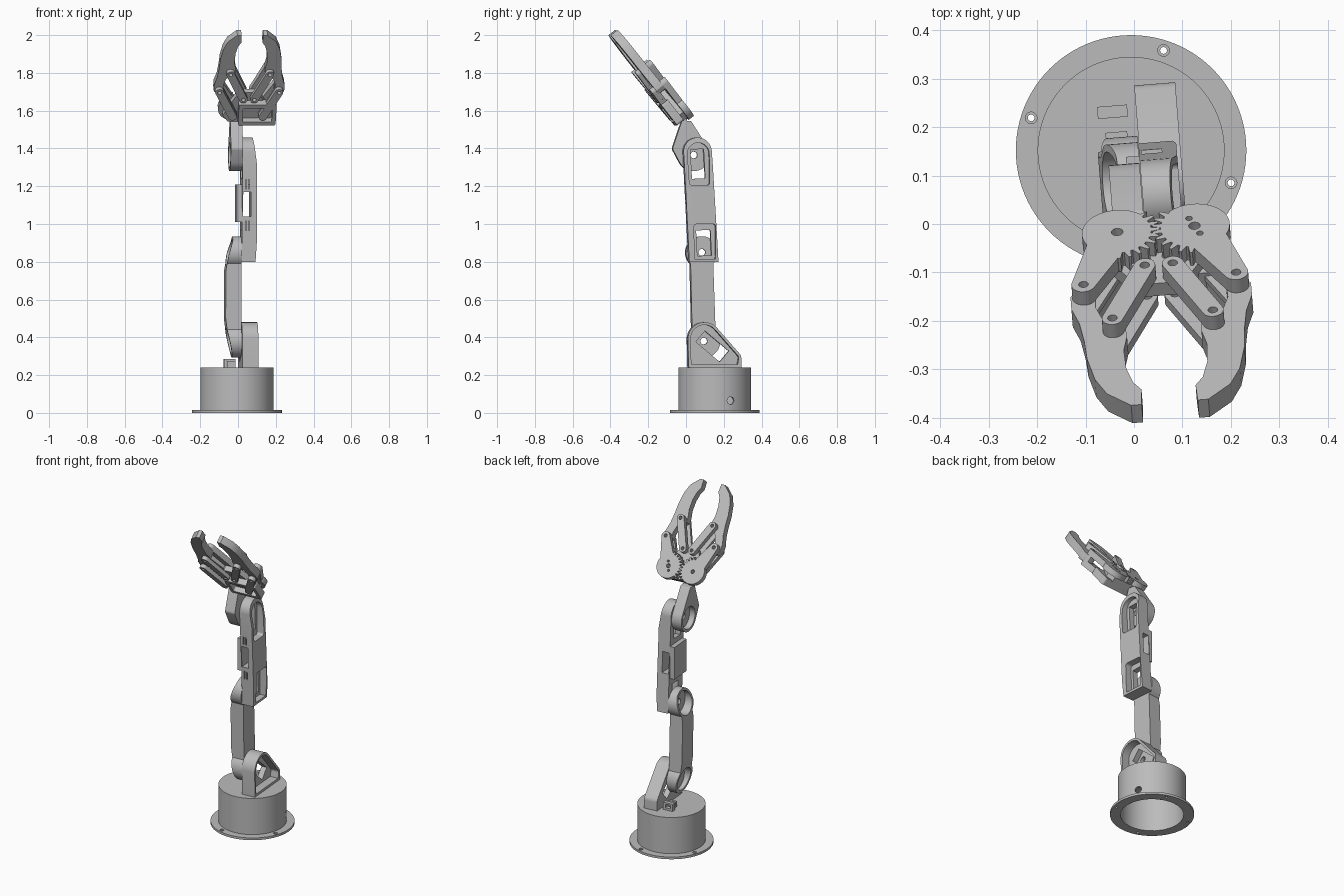
import bpy, bmesh
from math import sin, cos, pi, radians
from mathutils import Matrix, Vector
from mathutils.geometry import convex_hull_2d

cube = bpy.data.objects.get("Cube")
if cube:
    bpy.data.objects.remove(cube, do_unlink=True)

grey = bpy.data.materials.new("printed grey")
grey.use_nodes = True
grey.diffuse_color = (0.5, 0.5, 0.5, 1)
grey.node_tree.nodes["Principled BSDF"].inputs["Base Color"].default_value = grey.diffuse_color


def axes(a, b, c):
    return Matrix((a, b, c)).transposed().to_4x4()


# Frames: a profile lies in the first two axes and is extruded along the third
X, Y, Z = Vector((1, 0, 0)), Vector((0, 1, 0)), Vector((0, 0, 1))
CENTRE = Vector((-0.006, 0.152, 0))
TURN = Matrix.Rotation(radians(4.6), 4, 'Z')
YAW = Matrix.Translation(CENTRE) @ TURN @ Matrix.Translation(-CENTRE)
PLAN = Matrix.Translation(CENTRE)
SIDE = YAW @ axes(Y, Z, X)
FRONT = YAW @ axes(X, Z, -Y)
TILT = radians(51.7)
REACH = Vector((0, -cos(TILT), sin(TILT)))
GRIP = Matrix.Translation((0.045, -0.01, 1.63)) @ TURN @ axes(X, REACH, X.cross(REACH))


def arc(x, y, r, start=0, end=360, n=40):
    step = (end - start) / n
    count = n if end - start >= 360 else n + 1
    return [(x + r * cos(radians(start + i * step)), y + r * sin(radians(start + i * step)))
            for i in range(count)]


def hull(*circles):
    pts = []
    for x, y, r in circles:
        pts += arc(x, y, r) if r else [(x, y)]
    return [pts[i] for i in convex_hull_2d([Vector(p) for p in pts])]


def rect(x, y, w, h, angle=0):
    c, s = cos(radians(angle)), sin(radians(angle))
    return [(x + c * a * w / 2 - s * b * h / 2, y + s * a * w / 2 + c * b * h / 2)
            for a, b in ((-1, -1), (1, -1), (1, 1), (-1, 1))]


def prism(name, pts, lo, hi, frame=SIDE):
    bm = bmesh.new()
    face = bm.faces.new([bm.verts.new((a, b, lo)) for a, b in pts])
    top = bmesh.ops.extrude_face_region(bm, geom=[face])["geom"]
    moved = [v for v in top if isinstance(v, bmesh.types.BMVert)]
    bmesh.ops.translate(bm, verts=moved, vec=(0, 0, hi - lo))
    bmesh.ops.recalc_face_normals(bm, faces=bm.faces)
    mesh = bpy.data.meshes.new(name)
    bm.to_mesh(mesh)
    bm.free()
    mesh.transform(frame)
    mesh.materials.append(grey)
    obj = bpy.data.objects.new(name, mesh)
    bpy.context.collection.objects.link(obj)
    return obj


def carve(obj, *cutters, op='DIFFERENCE'):
    bpy.context.view_layer.objects.active = obj
    for cutter in cutters:
        mod = obj.modifiers.new("carve", 'BOOLEAN')
        mod.operation, mod.solver, mod.object = op, 'EXACT', cutter
        bpy.ops.object.modifier_apply(modifier=mod.name)
        bpy.data.objects.remove(cutter, do_unlink=True)
    return obj


def cut(pts, lo=-1, hi=1, frame=SIDE):
    return prism("cutter", pts, lo, hi, frame)


def hole(x, y, r, frame=SIDE, lo=-1, hi=1):
    return cut(arc(x, y, r, n=24), lo, hi, frame)


# Base: flanged hollow drum with screw holes and a cable hole
flange = prism("base_flange", arc(0, 0, 0.238, n=96), 0, 0.014, PLAN)
carve(flange, hole(0, 0, 0.18, PLAN))
for k in range(4):
    a = radians(72 + 90 * k)
    x, y = 0.217 * cos(a), 0.217 * sin(a)
    carve(flange, hole(x, y, 0.007, PLAN), hole(x, y, 0.012, PLAN, lo=0.008))
drum = prism("base_drum", arc(0, 0, 0.193, n=96), 0.004, 0.24, PLAN)
RADIAL = PLAN @ Matrix.Rotation(radians(26), 4, 'Z') @ axes(Y, Z, X)
carve(drum, cut(arc(0, 0, 0.18, n=96), -1, 0.225, PLAN), hole(0, 0.065, 0.02, RADIAL, lo=0.1))
prism("base_servo_mount", rect(-0.05, 0.03, 0.07, 0.11), 0.14, 0.23, PLAN)
clip = prism("cable_clip", rect(-0.038, 0.262, 0.062, 0.046), -0.247, -0.222, FRONT)
carve(clip, cut(rect(-0.038, 0.264, 0.034, 0.022), frame=FRONT))
prism("base_stop", rect(-0.03, 0.03, 0.045, 0.016, 4.6), 0.23, 0.275, PLAN)

J1, J2, J3 = (0.093, 0.38), (0.083, 0.85), (0.04, 1.365)

# Shoulder bracket: deep rim around a servo plate
bracket = prism("shoulder_bracket", hull((0.09, 0.392, 0.088), (0.25, 0.29, 0.035),
                                         (0.285, 0.235, 0), (0.005, 0.235, 0)), 0.011, 0.096)
carve(bracket,
      cut(hull((0.09, 0.392, 0.074), (0.25, 0.29, 0.021), (0.265, 0.255, 0), (0.02, 0.255, 0)), 0.045),
      cut(rect(0.135, 0.352, 0.165, 0.075, -40)))

# Lower arm: waisted bar with dished round ends
outline = arc(*J2, 0.085, -45, 225) + arc(*J1, 0.088, 135, 405)
lower = prism("lower_arm", outline, -0.076, 0.009)
taper = [(0.02, 0.28), (-0.035, 0.28), (-0.048, 0.35), (-0.066, 0.43), (-0.075, 0.5),
         (-0.075, 0.75), (-0.06, 0.84), (-0.038, 0.91), (-0.034, 0.95), (0.02, 0.95)]
carve(lower, cut(taper, frame=FRONT), op='INTERSECT')
for y, z in (J1, J2):
    carve(lower, hole(y, z, 0.07, hi=-0.015), hole(y, z, 0.018))

# Upper arm: servo pockets at both ends and a window in the middle
upper = prism("upper_arm", hull((0.055, 1.383, 0.075), (0.01, 0.8, 0), (0.165, 0.8, 0)), 0.01, 0.09)
taper = [(0, 0.79), (0.081, 0.79), (0.088, 0.9), (0.088, 1.31), (0.068, 1.46), (0.06, 1.47), (0, 1.47)]
carve(upper, cut(taper, frame=FRONT), op='INTERSECT')
carve(upper, prism("window_block", rect(0.072, 1.11, 0.135, 0.2), -0.018, 0.03), op='UNION')
carve(upper,
      cut(hull((0.058, 1.372, 0.058), (0.024, 1.22, 0.014), (0.104, 1.22, 0.014)), 0.045),
      cut(hull((0.05, 0.985, 0.015), (0.135, 0.985, 0.015), (0.037, 0.815, 0), (0.148, 0.815, 0)), 0.045),
      cut(rect(0.058, 1.318, 0.07, 0.155, 3)),
      cut(rect(0.09, 0.9, 0.075, 0.135, 3)),
      cut(rect(0.036, 1.105, 0.042, 0.13), frame=FRONT))
for x in (0.03, 0.046):
    for z in (0.99, 1.21):
        carve(upper, cut(rect(x, z, 0.006, 0.05), -0.012, 0.03, FRONT))

# Wrist: teardrop link with a dished joint
wrist = prism("wrist_link", hull((*J3, 0.085), (-0.05, 1.4, 0.022), (-0.01, 1.53, 0.018),
                                 (0.02, 1.535, 0.01)), -0.055, 0.009)
carve(wrist, hole(*J3, 0.068, hi=-0.02), hole(*J3, 0.018))

# Gripper body: plate under the gears and a servo frame below it
plate = [(-0.13, -0.02), (-0.1, -0.058), (0.1, -0.058), (0.13, -0.02),
         (0.1, 0.05), (0.05, 0.137), (-0.05, 0.137), (-0.1, 0.05)]
prism("gripper_plate", plate, 0.035, 0.068, GRIP)
frame = prism("gripper_servo_frame", hull((-0.038, -0.043, 0.012), (0.138, -0.043, 0.012),
                                          (0.138, 0.072, 0.012), (-0.038, 0.072, 0.012)), 0.06, 0.105, GRIP)
carve(frame, cut(hull((-0.018, -0.022, 0.01), (0.118, -0.022, 0.01),
                      (0.118, 0.048, 0.01), (-0.018, 0.048, 0.01)), 0.072, 1, GRIP))


def gear_outline(side):
    # Teeth face the other gear and the fingers; the outside stays plain
    pts, teeth = [], 24
    for i in range(teeth * 4):
        a = 2 * pi * i / (teeth * 4)
        toothed = -0.75 < sin(a) and cos(a) < 0.2
        shift = 2 if side > 0 else 0
        r = (0.088 if (i + shift) % 4 < 2 else 0.07) if toothed else 0.073
        a -= pi / (teeth * 4)
        pts.append((side * (0.08 + r * cos(a)), r * sin(a)))
    return pts


finger = [(0.135, 0.14), (0.15, 0.135), (0.172, 0.138), (0.187, 0.16), (0.187, 0.2), (0.173, 0.25),
          (0.166, 0.31), (0.163, 0.37), (0.15, 0.44), (0.128, 0.49), (0.08, 0.535), (0.058, 0.535),
          (0.056, 0.485), (0.072, 0.46), (0.084, 0.41), (0.086, 0.35), (0.077, 0.305), (0.079, 0.275),
          (0.1, 0.257), (0.125, 0.24), (0.137, 0.2)]

for side, word in ((-1, "right"), (1, "left")):
    hub, elbow = (side * 0.08, 0), (side * 0.158, 0.165)
    inner, knuckle = (side * 0.029, 0.117), (side * 0.104, 0.284)
    # Gear with its drive arm
    gear = prism(word + "_gear", gear_outline(side), 0, 0.035, GRIP)
    arm = prism("drive_arm", hull((side * 0.09, 0.01, 0.045), (*elbow, 0.025)), 0, 0.035, GRIP)
    carve(gear, arm, op='UNION')
    carve(gear, hole(*hub, 0.012, GRIP), hole(*elbow, 0.01, GRIP))
    if side > 0:
        for s in (-1, 1):
            carve(gear, hole(hub[0] + s * 0.01, s * 0.026, 0.007, GRIP))
    # Finger between the linkage bars
    jaw = prism(word + "_finger", [(side * a, b) for a, b in finger], 0.035, 0.082, GRIP)
    carve(jaw, hole(*elbow, 0.01, GRIP), hole(*knuckle, 0.01, GRIP))
    for name, lo, hi in (("upper", 0, 0.035), ("lower", 0.082, 0.105)):
        bar = prism(f"{word}_{name}_bar", hull((*inner, 0.022), (*knuckle, 0.022)), lo, hi, GRIP)
        carve(bar, hole(*inner, 0.01, GRIP), hole(*knuckle, 0.01, GRIP))
    rear = prism(word + "_lower_arm_bar", hull((*hub, 0.024), (*elbow, 0.024)), 0.068, 0.082, GRIP)
    carve(rear, hole(*elbow, 0.01, GRIP))
    under = prism(word + "_under_bar", hull((*hub, 0.022), (*elbow, 0.022)), 0.082, 0.105, GRIP)
    carve(under, hole(*elbow, 0.01, GRIP))

# Smooth the round walls and keep the edges sharp
for obj in bpy.context.collection.objects:
    if obj.type == 'MESH' and grey.name in obj.data.materials:
        bpy.ops.object.select_all(action='DESELECT')
        obj.select_set(True)
        bpy.context.view_layer.objects.active = obj
        bpy.ops.object.shade_smooth_by_angle(angle=radians(30))
